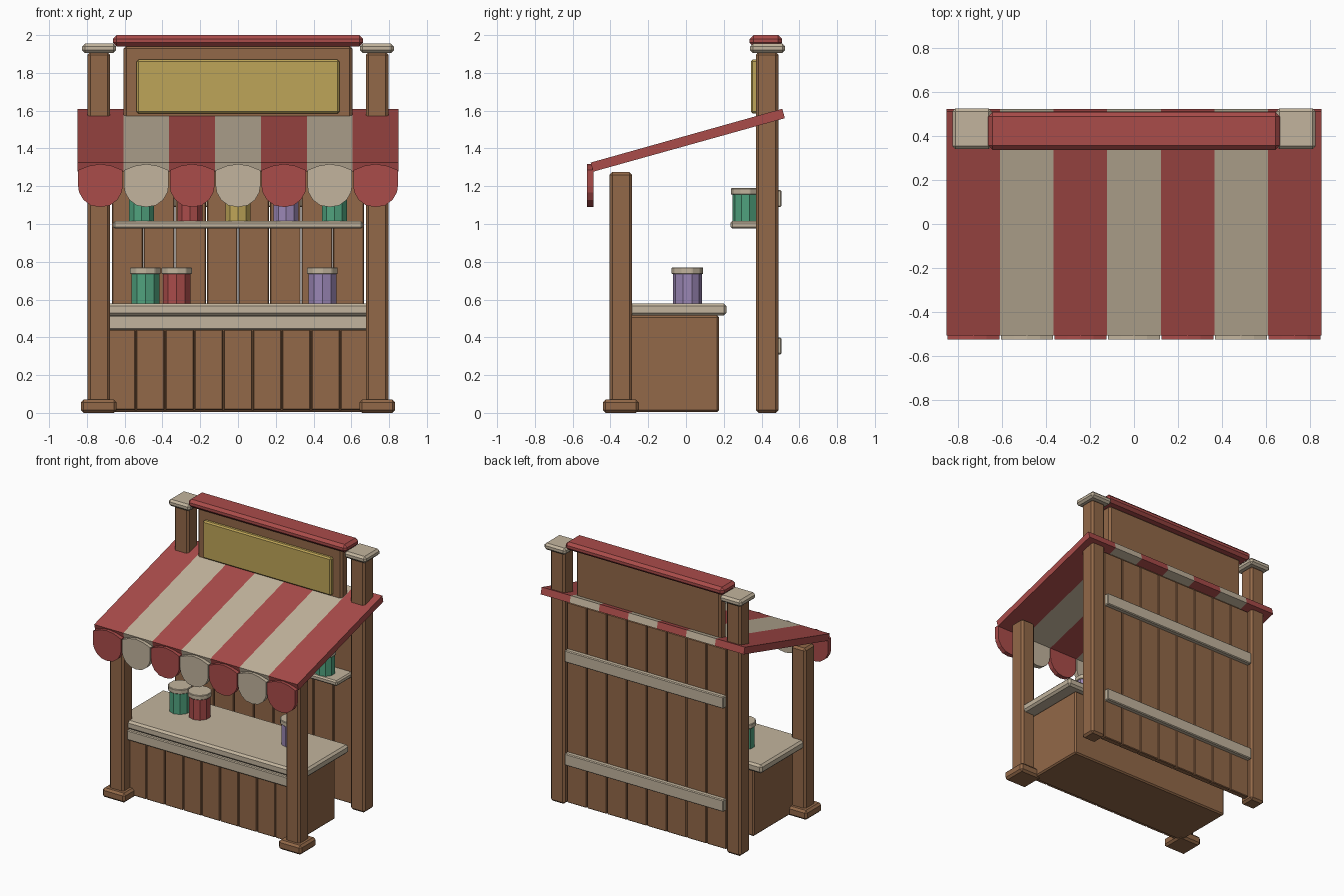
import bpy, bmesh, math
from mathutils import Matrix

if "Cube" in bpy.data.objects:
    bpy.data.objects.remove(bpy.data.objects["Cube"], do_unlink=True)


def material(name, rgb):
    linear = [(c / 255 / 12.92) if c < 11 else ((c / 255 + 0.055) / 1.055) ** 2.4 for c in rgb]
    mat = bpy.data.materials.new(name)
    mat.use_nodes = True
    mat.diffuse_color = (*linear, 1)
    mat.node_tree.nodes["Principled BSDF"].inputs["Base Color"].default_value = (*linear, 1)
    return mat


WOOD = material("brown wood", (146, 104, 72))
CREAM = material("cream", (194, 180, 157))
RED = material("red", (170, 76, 74))
GOLD = material("gold", (190, 165, 88))
GREEN = material("green", (80, 162, 126))
PURPLE = material("purple", (154, 134, 180))


def add_object(name, bm, mat, bevel=0.0):
    bmesh.ops.recalc_face_normals(bm, faces=bm.faces)
    mesh = bpy.data.meshes.new(name)
    bm.to_mesh(mesh)
    bm.free()
    mesh.materials.append(mat)
    obj = bpy.data.objects.new(name, mesh)
    bpy.context.scene.collection.objects.link(obj)
    if bevel:
        mod = obj.modifiers.new("bevel", "BEVEL")
        mod.width = bevel
        mod.segments = 1
    return obj


def box(name, xs, ys, zs, mat, bevel=0.01):
    """Bevelled box between pairs of limits."""
    bm = bmesh.new()
    spans = (xs, ys, zs)
    size = [b - a for a, b in spans]
    mid = [(a + b) / 2 for a, b in spans]
    bmesh.ops.create_cube(bm, size=1, matrix=Matrix.Translation(mid) @ Matrix.Diagonal((*size, 1)))
    return add_object(name, bm, mat, bevel)


def prism(name, points, offset, mat):
    """Closed outline swept along an offset vector."""
    bm = bmesh.new()
    face = bm.faces.new([bm.verts.new(p) for p in points])
    swept = bmesh.ops.extrude_face_region(bm, geom=[face])
    verts = [v for v in swept["geom"] if isinstance(v, bmesh.types.BMVert)]
    bmesh.ops.translate(bm, verts=verts, vec=offset)
    return add_object(name, bm, mat)


def cylinder(name, x, y, z0, z1, radius, mat, bevel=0.0):
    bm = bmesh.new()
    bmesh.ops.create_cone(bm, cap_ends=True, segments=10, radius1=radius, radius2=radius,
                          depth=z1 - z0, matrix=Matrix.Translation((x, y, (z0 + z1) / 2)))
    return add_object(name, bm, mat, bevel)


def planks(name, count, half, ys, zs):
    """Row of boards with narrow seams."""
    width = 2 * half / count
    for i in range(count):
        x = -half + i * width
        box(f"{name}_{i + 1}", (x + 0.002, x + width - 0.002), ys, zs, WOOD, 0.005)


def jar(name, x, y, z, radius, height, mat):
    lid = z + height - 0.035
    cylinder(name + "_body", x, y, z, lid, radius, mat)
    cylinder(name + "_lid", x, y, lid, z + height, radius + 0.008, CREAM, 0.004)


# Posts, feet and caps
for side, s in (("left", 1), ("right", -1)):
    def span(a, b):
        return tuple(sorted((s * a, s * b)))
    box(f"front_post_{side}", span(0.677, 0.797), (-0.405, -0.285), (0.0, 1.275), WOOD, 0.015)
    box(f"front_foot_{side}", span(0.642, 0.832), (-0.44, -0.25), (0.0, 0.07), WOOD, 0.015)
    box(f"back_post_{side}", span(0.677, 0.797), (0.37, 0.49), (0.0, 1.91), WOOD, 0.015)
    box(f"post_cap_{side}", span(0.645, 0.825), (0.34, 0.525), (1.905, 1.955), CREAM, 0.015)

# Counter
box("counter_body", (-0.69, 0.69), (-0.30, 0.175), (0.005, 0.515), WOOD)
planks("counter_plank", 9, 0.695, (-0.325, -0.295), (0.015, 0.44))
box("counter_trim", (-0.69, 0.69), (-0.355, -0.295), (0.44, 0.515), CREAM, 0.006)
box("counter_top", (-0.78, 0.78), (-0.345, 0.215), (0.515, 0.58), CREAM, 0.015)

# Back wall with battens and shelf
planks("wall_plank", 8, 0.668, (0.425, 0.47), (0.015, 1.53))
for i, z in enumerate((0.31, 1.09)):
    box(f"wall_batten_{i + 1}", (-0.665, 0.665), (0.465, 0.505), (z, z + 0.09), CREAM, 0.006)
box("shelf", (-0.662, 0.662), (0.235, 0.43), (0.975, 1.015), CREAM)

# Sign board and top beam
box("sign_board", (-0.605, 0.605), (0.375, 0.455), (1.5, 1.945), WOOD, 0.015)
box("sign_panel", (-0.537, 0.537), (0.343, 0.38), (1.585, 1.87), GOLD)
box("top_beam", (-0.662, 0.662), (0.337, 0.508), (1.94, 2.0), RED, 0.02)

# Striped awning with scalloped valance
STRIPES = 7
width = 1.70 / STRIPES
slope = [(-0.505, 1.325), (0.51, 1.61), (0.523, 1.56), (-0.491, 1.277)]
half_scallop = [(0.118, 1.285), (0.118, 1.20), (0.113, 1.168), (0.09, 1.128), (0.05, 1.098)]
outline = ([(0.0, 1.318), (0.06, 1.308)] + half_scallop + [(0.0, 1.09)]
           + [(-x, z) for x, z in reversed(half_scallop)] + [(-0.06, 1.308)])
for i in range(STRIPES):
    mat = RED if i % 2 == 0 else CREAM
    x = -0.85 + i * width
    prism(f"awning_stripe_{i + 1}", [(x, y, z) for y, z in slope], (width, 0, 0), mat)
    mid = x + width / 2
    prism(f"valance_{i + 1}", [(mid + px, -0.525, pz) for px, pz in outline], (0, 0.035, 0), mat)

# Jars on the counter and the shelf
for i, (x, mat) in enumerate(((-0.49, GREEN), (-0.325, RED), (0.447, PURPLE))):
    jar(f"counter_jar_{i + 1}", x, 0.007, 0.58, 0.077, 0.19, mat)
for i, mat in enumerate((GREEN, RED, GOLD, PURPLE, GREEN)):
    jar(f"shelf_jar_{i + 1}", (i - 2) * 0.255, 0.315, 1.015, 0.07, 0.175, mat)
